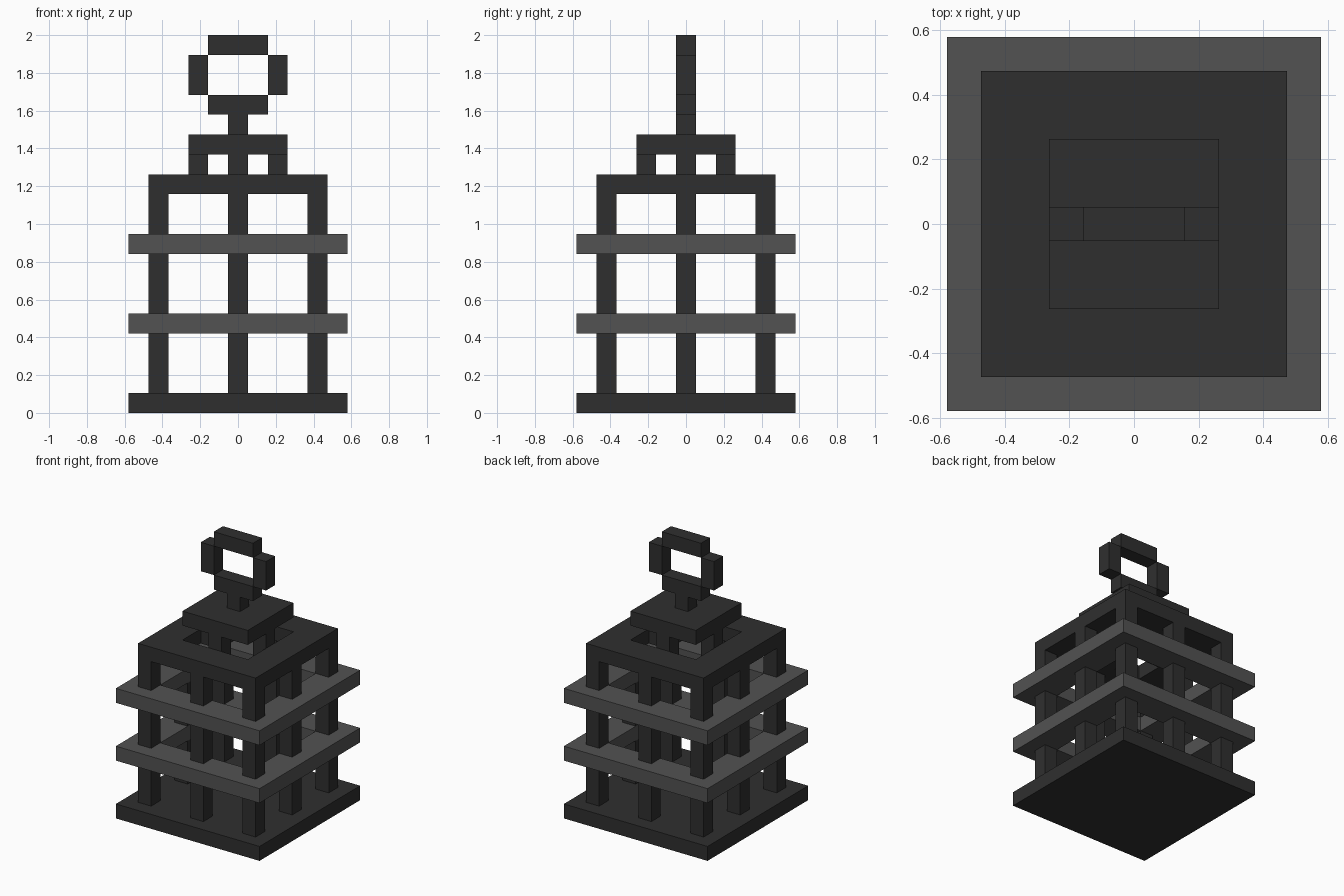
import bpy, bmesh
from mathutils import Matrix

if "Cube" in bpy.data.objects:
    bpy.data.objects.remove(bpy.data.objects["Cube"])

U = 2 / 19  # one block: the lantern is 19 blocks tall


def material(name, value):
    m = bpy.data.materials.new(name)
    m.diffuse_color = (value, value, value, 1)
    m.use_nodes = True
    m.node_tree.nodes["Principled BSDF"].inputs["Base Color"].default_value = m.diffuse_color
    return m


DARK = material("dark_iron", 0.028)
GREY = material("grey_iron", 0.085)


def finish(name, bm, mat):
    mesh = bpy.data.meshes.new(name)
    bm.to_mesh(mesh)
    bm.free()
    mesh.materials.append(mat)
    obj = bpy.data.objects.new(name, mesh)
    bpy.context.collection.objects.link(obj)
    return obj


def box(name, x, y, z0, z1, hx, hy, mat=DARK):
    """Box centred on x, y with half widths hx, hy (all in blocks)."""
    bm = bmesh.new()
    bmesh.ops.create_cube(bm, size=1)
    place = Matrix.Translation((x * U, y * U, (z0 + z1) / 2 * U))
    size = Matrix.Diagonal((2 * hx * U, 2 * hy * U, (z1 - z0) * U, 1))
    bm.transform(place @ size)
    return finish(name, bm, mat)


def ring(name, z0, z1, outer, inner, mat):
    """Square frame with a square opening."""
    bm = bmesh.new()
    corners = [(-1, -1), (1, -1), (1, 1), (-1, 1)]
    loops = [[bm.verts.new((cx * r * U, cy * r * U, z * U)) for cx, cy in corners]
             for r, z in ((outer, z0), (outer, z1), (inner, z1), (inner, z0))]
    for a, b in zip(loops, loops[1:] + loops[:1]):
        for i in range(4):
            j = (i + 1) % 4
            bm.faces.new((a[i], a[j], b[j], b[i]))
    bmesh.ops.recalc_face_normals(bm, faces=bm.faces)
    return finish(name, bm, mat)


# Base slab
box("base", 0, 0, 0, 1, 5.5, 5.5)

# Eight cage posts, split where the rails pass
for level, (z0, z1) in enumerate(((1, 4), (5, 8), (9, 11))):
    for x in (-4, 0, 4):
        for y in (-4, 0, 4):
            if x or y:
                box(f"cage_post_{level}", x, y, z0, z1, 0.5, 0.5)

# Grey rails around the cage
ring("lower_rail", 4, 5, 5.5, 3.5, GREY)
ring("upper_rail", 8, 9, 5.5, 3.5, GREY)

# Open roof frame, vent posts and cap
ring("roof_frame", 11, 12, 4.5, 2.5, DARK)
for x, y in ((-2, 0), (2, 0), (0, -2), (0, 2)):
    box("vent_post", x, y, 11, 13, 0.5, 0.5)
box("cap", 0, 0, 13, 14, 2.5, 2.5)

# Hanging handle
box("handle_stem", 0, 0, 14, 15, 0.5, 0.5)
box("handle_bottom", 0, 0, 15, 16, 1.5, 0.5)
for side in (-1, 1):
    box("handle_side", 2 * side, 0, 16, 18, 0.5, 0.5)
box("handle_top", 0, 0, 18, 19, 1.5, 0.5)
